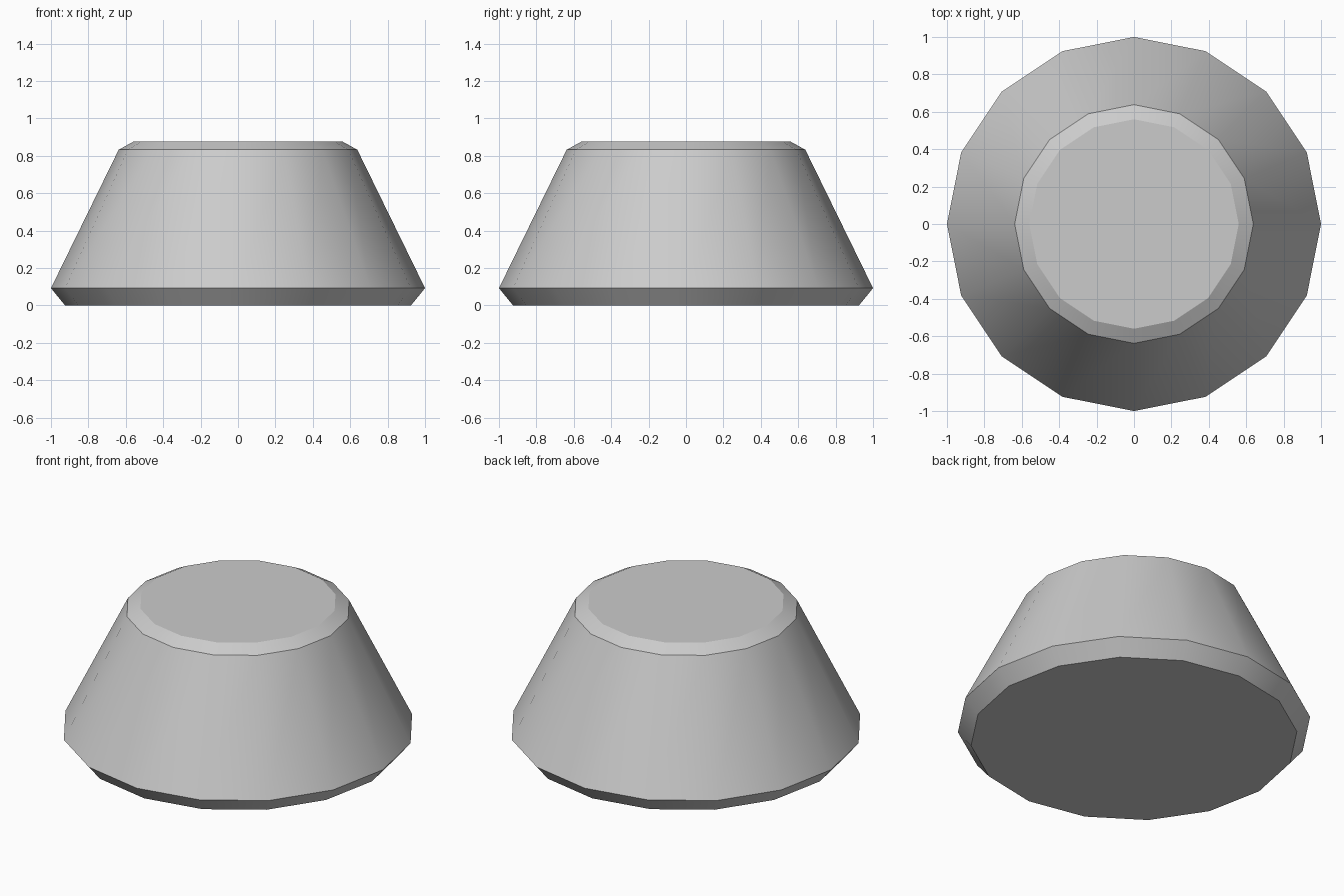
import bpy, bmesh
from math import cos, sin, pi, radians

if "Cube" in bpy.data.objects:
    bpy.data.objects.remove(bpy.data.objects["Cube"])

SIDES = 16
# (radius, height) of each ring, bottom to top
PROFILE = [(0.925, 0.0), (1.0, 0.092), (0.638, 0.832), (0.56, 0.875)]

# Tapered body with chamfered rims
bm = bmesh.new()
rings = [[bm.verts.new((r * cos(2 * pi * i / SIDES), r * sin(2 * pi * i / SIDES), z))
          for i in range(SIDES)] for r, z in PROFILE]
for low, high in zip(rings, rings[1:]):
    for i in range(SIDES):
        j = (i + 1) % SIDES
        bm.faces.new((low[i], low[j], high[j], high[i]))

# Flat base and top
bm.faces.new(rings[0][::-1])
bm.faces.new(rings[-1])

mesh = bpy.data.meshes.new("tapered_base")
bm.to_mesh(mesh)
bm.free()
body = bpy.data.objects.new("tapered_base", mesh)
bpy.context.collection.objects.link(body)

# Smooth around the sides, crisp at the rims
bpy.context.view_layer.objects.active = body
body.select_set(True)
bpy.ops.object.shade_smooth_by_angle(angle=radians(25))
